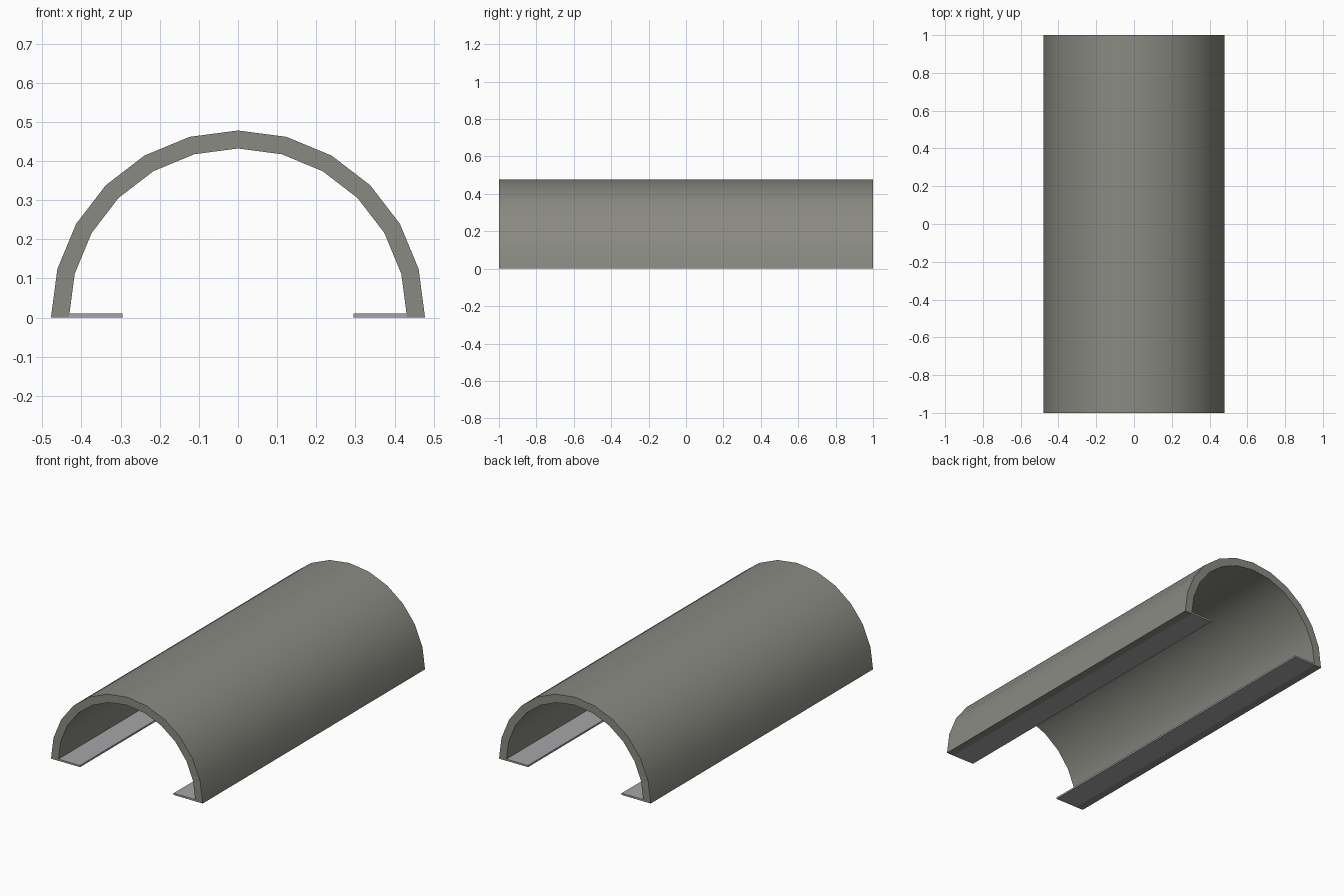
import bpy, bmesh, math

if "Cube" in bpy.data.objects:
    bpy.data.objects.remove(bpy.data.objects["Cube"])

LENGTH, R_OUT, R_IN, SEGMENTS = 2.0, 0.478, 0.432, 12


def material(name, color):
    m = bpy.data.materials.new(name)
    m.diffuse_color = (*color, 1)
    m.use_nodes = True
    m.node_tree.nodes["Principled BSDF"].inputs["Base Color"].default_value = m.diffuse_color
    return m


def extrude_profile(name, points, mat):
    """Extrude a closed x-z outline along the whole length in y."""
    bm = bmesh.new()
    front = [bm.verts.new((x, -LENGTH / 2, z)) for x, z in points]
    back = [bm.verts.new((x, LENGTH / 2, z)) for x, z in points]
    bm.faces.new(front)
    bm.faces.new(back[::-1])
    n = len(points)
    for i in range(n):
        j = (i + 1) % n
        bm.faces.new((front[j], front[i], back[i], back[j]))
    bmesh.ops.recalc_face_normals(bm, faces=bm.faces)
    mesh = bpy.data.meshes.new(name)
    bm.to_mesh(mesh)
    bm.free()
    mesh.materials.append(mat)
    obj = bpy.data.objects.new(name, mesh)
    bpy.context.collection.objects.link(obj)
    return obj


def arc(radius):
    angles = [math.pi * i / SEGMENTS for i in range(SEGMENTS + 1)]
    return [(radius * math.cos(a), radius * math.sin(a)) for a in angles]


shell_gray = material("warm gray", (0.255, 0.255, 0.225))
ledge_gray = material("light gray", (0.38, 0.38, 0.40))

# Half-round vault shell
shell = extrude_profile("arched_shell", arc(R_OUT) + arc(R_IN)[::-1], shell_gray)
bpy.context.view_layer.objects.active = shell
shell.select_set(True)
bpy.ops.object.shade_smooth_by_angle(angle=math.radians(30))

# Thin ledges along the inside of both feet
for side, s in (("left", -1), ("right", 1)):
    extrude_profile(side + "_ledge",
                    [(s * 0.295, 0), (s * R_IN, 0), (s * R_IN, 0.01), (s * 0.295, 0.01)],
                    ledge_gray)
